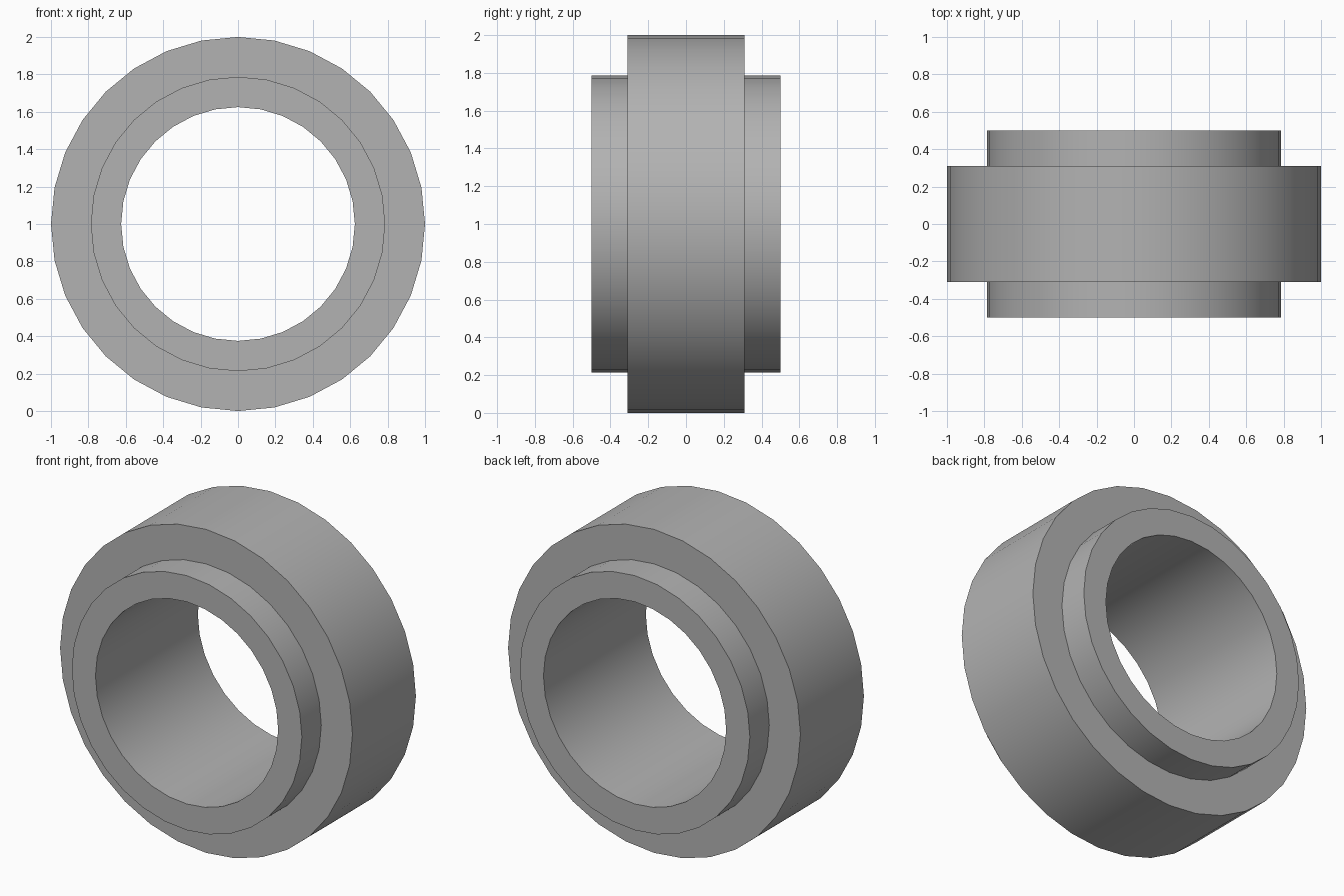
import bpy, bmesh, math
from mathutils import Vector

cube = bpy.data.objects.get("Cube")
if cube:
    bpy.data.objects.remove(cube, do_unlink=True)

SIDES = 32
CENTRE = Vector((0, 0, 1))

grey = bpy.data.materials.new("plain grey")
grey.use_nodes = True
colour = (0.45, 0.45, 0.45, 1)
grey.diffuse_color = colour
grey.node_tree.nodes["Principled BSDF"].inputs["Base Color"].default_value = colour


def revolve(name, profile):
    """Spin a closed (radius, y) profile around the horizontal y axis."""
    bm = bmesh.new()
    verts = [bm.verts.new((0, y, 1 + r)) for r, y in profile]
    edges = [bm.edges.new((v, verts[(i + 1) % len(verts)])) for i, v in enumerate(verts)]
    bmesh.ops.spin(bm, geom=verts + edges, cent=CENTRE, axis=(0, 1, 0),
                   angle=math.tau, steps=SIDES, use_merge=True)
    bmesh.ops.remove_doubles(bm, verts=bm.verts, dist=0.0001)
    bmesh.ops.recalc_face_normals(bm, faces=bm.faces)
    mesh = bpy.data.meshes.new(name)
    bm.to_mesh(mesh)
    bm.free()
    mesh.materials.append(grey)
    obj = bpy.data.objects.new(name, mesh)
    bpy.context.collection.objects.link(obj)
    bpy.ops.object.select_all(action='DESELECT')
    obj.select_set(True)
    bpy.context.view_layer.objects.active = obj
    bpy.ops.object.shade_smooth_by_angle(angle=math.radians(30))
    return obj


# Wide outer band stepping down to a narrower collar on each side of the bore
BORE, COLLAR, BAND = 0.625, 0.787, 1.0
HALF_BAND, HALF_WIDTH = 0.31, 0.5
half = [(BORE, HALF_WIDTH), (COLLAR, HALF_WIDTH), (COLLAR, HALF_BAND), (BAND, HALF_BAND)]
revolve("stepped_ring", half + [(r, -y) for r, y in reversed(half)])
